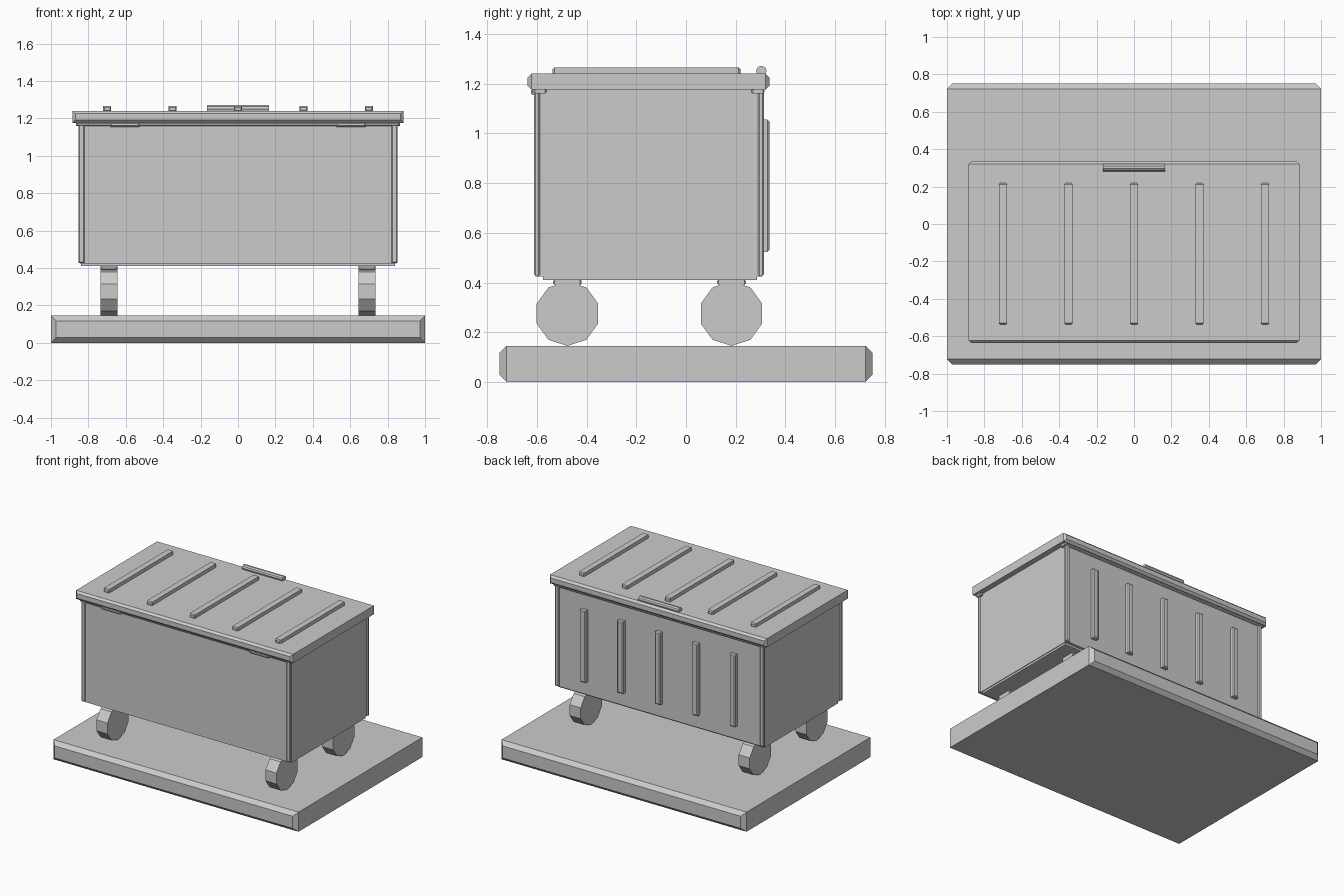
import bpy
import bmesh
import math
from mathutils import Matrix

cube = bpy.data.objects.get("Cube")
if cube:
    bpy.data.objects.remove(cube, do_unlink=True)

grey = bpy.data.materials.new("plain_grey")
grey.use_nodes = True
grey.diffuse_color = (0.6, 0.6, 0.6, 1)
grey.node_tree.nodes["Principled BSDF"].inputs["Base Color"].default_value = grey.diffuse_color


def finish(name, bm):
    mesh = bpy.data.meshes.new(name)
    bm.to_mesh(mesh)
    bm.free()
    mesh.materials.append(grey)
    obj = bpy.data.objects.new(name, mesh)
    bpy.context.collection.objects.link(obj)
    return obj


def box(name, xs, ys, zs, bevel=0):
    """Box from ranges; bevel chamfers the rims of the front and back faces."""
    bm = bmesh.new()
    bmesh.ops.create_cube(bm, size=1)
    for v in bm.verts:
        for i, (lo, hi) in enumerate((xs, ys, zs)):
            v.co[i] = hi if v.co[i] > 0 else lo
    if bevel:
        rims = [e for e in bm.edges if abs(e.verts[0].co.y - e.verts[1].co.y) < 1e-5]
        bmesh.ops.bevel(bm, geom=rims, offset=bevel, segments=1, affect='EDGES')
    return finish(name, bm)


def rod(name, center, radius, length, sides, turn=0):
    """Faceted cylinder lying along x."""
    bm = bmesh.new()
    bmesh.ops.create_cone(bm, cap_ends=True, segments=sides, radius1=radius,
                          radius2=radius, depth=length)
    bm.transform(Matrix.Translation(center) @ Matrix.Rotation(turn, 4, 'X')
                 @ Matrix.Rotation(math.pi / 2, 4, 'Y'))
    return finish(name, bm)


def span(center, width):
    return (center - width / 2, center + width / 2)


# Ground slab
box("ground_slab", (-1, 1), (-0.75, 0.75), (0, 0.145), 0.028)

# Container body and floor
box("body", (-0.845, 0.845), (-0.605, 0.305), (0.425, 1.178))
box("floor_panel", (-0.84, 0.84), (-0.575, 0.285), (0.41, 0.426))

# Corner posts
for sx, side in ((-1, "right"), (1, "left")):
    for y, end in ((-0.599, "front"), (0.301, "back")):
        box(f"{end}_{side}_corner_post", span(sx * 0.837, 0.033), span(y, 0.024),
            (0.427, 1.175), 0.006)

# Rim strips under the lid
for y, end in ((-0.588, "front"), (0.29, "back")):
    box(f"{end}_rim", (-0.865, 0.865), span(y, 0.052), (1.16, 1.18), 0.006)

# Lid with ribs and rear handle bar
box("lid", (-0.885, 0.885), (-0.637, 0.335), (1.176, 1.24), 0.015)
for i in range(-2, 3):
    box(f"lid_rib_{i + 3}", span(i * 0.35, 0.044), (-0.537, 0.219), (1.235, 1.266), 0.007)
    box(f"back_rib_{i + 3}", span(i * 0.305, 0.046), (0.295, 0.335), (0.523, 1.055), 0.007)
rod("lid_handle", (0, 0.303, 1.251), 0.021, 0.33, 10)

# Front tabs, wheels and brackets
for sx, side in ((-1, "right"), (1, "left")):
    box(f"{side}_front_tab", span(sx * 0.605, 0.155), (-0.623, -0.57), (1.155, 1.178), 0.006)
    for y, end in ((-0.477, "front"), (0.183, "back")):
        rod(f"{end}_{side}_wheel", (sx * 0.69, y, 0.275), 0.13, 0.09, 10, math.pi / 2)
        box(f"{end}_{side}_wheel_bracket", span(sx * 0.69, 0.09), span(y, 0.115),
            (0.39, 0.412), 0.006)
